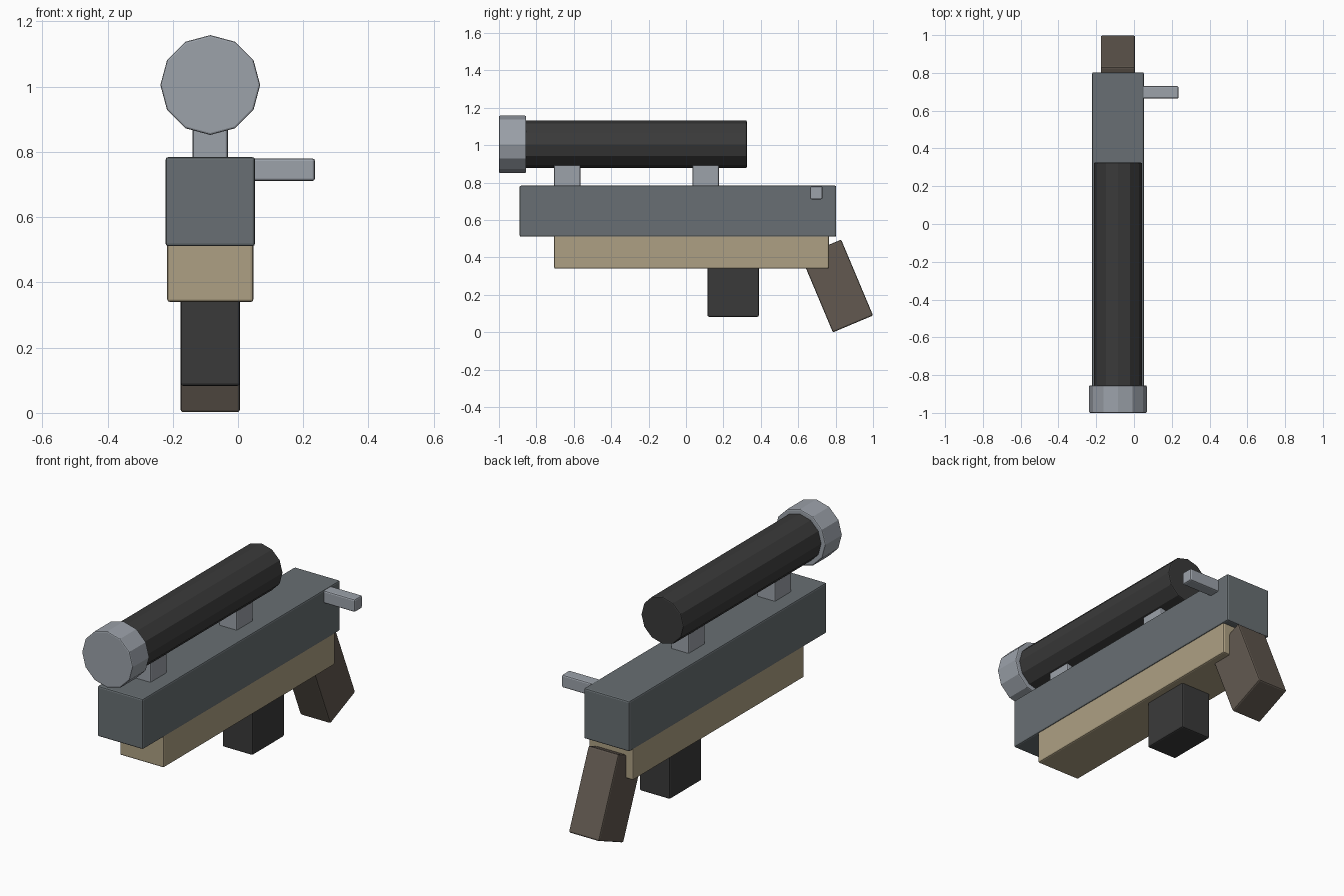
import bpy, math
from mathutils import Matrix

if "Cube" in bpy.data.objects:
    bpy.data.objects.remove(bpy.data.objects["Cube"])

CX = -0.085  # centre plane of the body


def material(name, rgb):
    lin = [((c / 255 + 0.055) / 1.055) ** 2.4 for c in rgb]
    m = bpy.data.materials.new(name)
    m.diffuse_color = (*lin, 1)
    m.use_nodes = True
    m.node_tree.nodes["Principled BSDF"].inputs["Base Color"].default_value = m.diffuse_color
    return m


gunmetal = material("blue grey metal", (104, 111, 115))
steel = material("light steel", (156, 162, 170))
tan = material("tan", (174, 160, 131))
black = material("black", (58, 58, 58))
brown = material("dark brown", (98, 89, 80))


def finish(ob, name, mat, bevel):
    ob.name = name
    ob.data.materials.append(mat)
    b = ob.modifiers.new("soft edges", 'BEVEL')
    b.width = bevel
    b.segments = 2
    b.limit_method = 'ANGLE'
    b.angle_limit = math.radians(40)
    return ob


def box(name, x, y, z, mat, bevel=0.008, tilt=0):
    """Box from (min, max) ranges, tilted about x."""
    bpy.ops.mesh.primitive_cube_add(size=1)
    ob = bpy.context.object
    ob.data.transform(Matrix.Diagonal((x[1] - x[0], y[1] - y[0], z[1] - z[0], 1)))
    ob.location = [sum(r) / 2 for r in (x, y, z)]
    ob.rotation_euler.x = math.radians(tilt)
    return finish(ob, name, mat, bevel)


def tube(name, radius, y, mat, z=1.005):
    """Twelve-sided cylinder along y."""
    bpy.ops.mesh.primitive_cylinder_add(vertices=12, radius=radius, depth=y[1] - y[0])
    ob = bpy.context.object
    ob.data.transform(Matrix.Rotation(math.pi / 2, 4, 'X'))
    ob.location = (CX, sum(y) / 2, z)
    return finish(ob, name, mat, 0.006)


# Main body and lower rail
box("body", (-0.222, 0.052), (-0.89, 0.803), (0.511, 0.784), gunmetal)
box("lower_rail", (-0.217, 0.047), (-0.705, 0.765), (0.34, 0.54), tan)

# Block and slanted handle underneath
box("lower_block", (-0.176, 0.006), (0.115, 0.39), (0.083, 0.40), black)
box("rear_handle", (-0.176, 0.006), (0.691, 0.924), (0.0275, 0.4675), brown, tilt=22.8)

# Side lever
box("side_lever", (0.0, 0.236), (0.664, 0.73), (0.711, 0.78), steel)

# Upper tube with its end cap and two mounts
tube("upper_tube", 0.1275, (-0.90, 0.325), black)
tube("end_cap", 0.153, (-1.0, -0.855), steel)
for name, y in (("front_mount", -0.635), ("rear_mount", 0.105)):
    box(name, (CX - 0.054, CX + 0.054), (y - 0.071, y + 0.071), (0.76, 0.92), steel)
